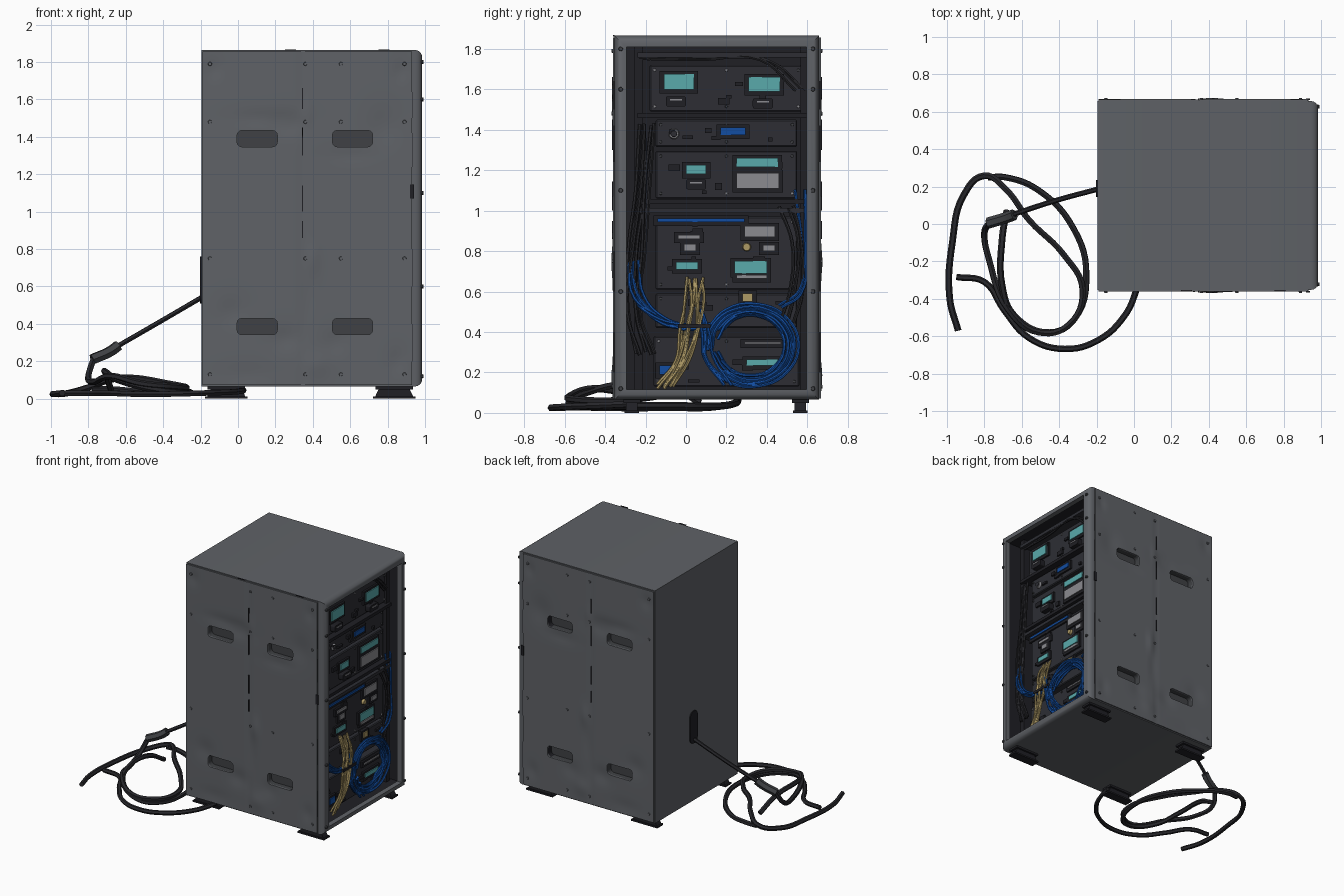
import bpy, bmesh, math, random
from mathutils import Vector
random.seed(4)
CY, HALF = 0.1525, 0.5175          # cabinet middle and half depth along y

def material(name, r, g, b):
    m = bpy.data.materials.new(name)
    m.diffuse_color = (r, g, b, 1)
    return m

BODY = material("cabinet grey", 0.115, 0.122, 0.135)
SLOT = material("slot dark grey", 0.05, 0.053, 0.058)
BLACK = material("interior black", 0.014, 0.014, 0.018)
PANEL = material("panel charcoal", 0.026, 0.027, 0.034)
CABLE = material("cable dark", 0.02, 0.02, 0.024)
TEAL = material("teal", 0.10, 0.40, 0.41)
BLUE = material("blue", 0.006, 0.075, 0.36)
TAN = material("tan", 0.42, 0.32, 0.13)
LIGHT = material("light grey", 0.26, 0.26, 0.28)

def finish(name, bm, *mats):
    bmesh.ops.recalc_face_normals(bm, faces=bm.faces)
    me = bpy.data.meshes.new(name)
    bm.to_mesh(me)
    bm.free()
    for m in mats:
        me.materials.append(m)
    ob = bpy.data.objects.new(name, me)
    bpy.context.collection.objects.link(ob)
    return ob

def box(name, x, y, z, mat, bevel=0, pick=None, seg=3):
    """Box from (min, max) pairs; pick chooses the edges to round."""
    bm = bmesh.new()
    bmesh.ops.create_cube(bm, size=1)
    for v in bm.verts:
        v.co = [r[0] + (c + 0.5) * (r[1] - r[0]) for c, r in zip(v.co, (x, y, z))]
    if bevel:
        edges = [e for e in bm.edges if pick is None or pick(*[v.co for v in e.verts])]
        bmesh.ops.bevel(bm, geom=edges, offset=bevel, segments=seg, affect='EDGES', profile=0.5)
    return finish(name, bm, mat)

def along(axis):
    return lambda a, b: abs(a[axis] - b[axis]) > 1e-4

def cut(ob, cutters):
    for c in cutters:
        m = ob.modifiers.new("cut", 'BOOLEAN')
        m.object, m.solver = c, 'EXACT'
    bake(ob)

def bake(ob):
    dg = bpy.context.evaluated_depsgraph_get()
    me = bpy.data.meshes.new_from_object(ob.evaluated_get(dg))
    ob.modifiers.clear()
    ob.data = me

def tube(name, pts, r, mat, res=6):
    cu = bpy.data.curves.new(name, 'CURVE')
    cu.dimensions, cu.bevel_depth, cu.bevel_resolution = '3D', r, 1
    cu.resolution_u, cu.use_fill_caps = res, True
    sp = cu.splines.new('BEZIER')
    sp.bezier_points.add(len(pts) - 1)
    for p, co in zip(sp.bezier_points, pts):
        p.co, p.handle_left_type, p.handle_right_type = co, 'AUTO', 'AUTO'
    cu.materials.append(mat)
    ob = bpy.data.objects.new(name, cu)
    bpy.context.collection.objects.link(ob)
    dg = bpy.context.evaluated_depsgraph_get()
    me = bpy.data.meshes.new_from_object(ob.evaluated_get(dg))
    mesh_ob = bpy.data.objects.new(name, me)
    bpy.data.objects.remove(ob)
    mesh_ob.name = name
    bpy.context.collection.objects.link(mesh_ob)

def disc(name, pos, r, depth, axis, mat, n=10):
    bm = bmesh.new()
    bmesh.ops.create_cone(bm, cap_ends=True, segments=n, radius1=r, radius2=r * 0.8, depth=depth)
    ob = finish(name, bm, mat)
    ob.rotation_euler = Vector(axis).to_track_quat('Z', 'Y').to_euler()
    ob.location = pos

# cutters: four grip slots on each long side, the front opening and the cavity
slots = {}
for s in (-1, 1):
    ys = sorted((CY + s * (HALF - 0.055), CY + s * 0.6))
    slots[s] = [box("slot_cutter", (x, x + 0.215), ys, (z, z + 0.087), SLOT, 0.025, along(1))
                for x in (-0.005, 0.505) for z in (0.342, 1.347)]
opening = box("opening_cutter", (0.9, 1.1), (-0.295, 0.595), (0.115, 1.81), BLACK)
cavity = box("cavity_cutter", (0.79, 0.945), (-0.335, 0.635), (0.095, 1.835), BLACK)
cutters = slots[-1] + slots[1] + [opening, cavity]

# cabinet shell, rounded round the open end
shell = box("cabinet_shell", (-0.195, 0.985), (CY - 0.505, CY + 0.505), (0.065, 1.865), BODY,
            0.04, lambda a, b: a.x > 0.9 and b.x > 0.9, 4)
cut(shell, cutters)
shell.data.materials.clear()
for m in (BODY, SLOT, BLACK):
    shell.data.materials.append(m)
for p in shell.data.polygons:
    c = p.center
    inside = abs(c.y - CY) < 0.5 and 0.075 < c.z < 1.85
    p.material_index = 0
    if inside and 0.7 < c.x < 0.946:
        p.material_index = 2
    elif inside and c.x < 0.73 and abs(c.y - CY) > 0.4 and c.x > -0.1:
        p.material_index = 1

# dented side panels: (x, z, depth, x radius, z radius), negative depth bulges
DENTS = [(0.26, 1.47, 0.009, 0.10, 0.06), (0.78, 1.45, 0.008, 0.08, 0.10), (0.36, 1.5, -0.007, 0.02, 0.07),
         (-0.03, 0.46, 0.007, 0.07, 0.07), (0.25, 0.32, 0.008, 0.07, 0.06), (0.40, 0.74, -0.009, 0.025, 0.08),
         (0.38, 0.55, 0.005, 0.02, 0.15), (0.42, 0.18, -0.007, 0.06, 0.06), (0.52, 0.3, 0.006, 0.06, 0.06),
         (-0.13, 1.76, 0.006, 0.04, 0.05), (0.87, 1.75, 0.006, 0.03, 0.05), (0.85, 0.2, 0.006, 0.04, 0.06),
         (0.05, 0.13, 0.004, 0.12, 0.05), (0.1, 1.5, 0.005, 0.12, 0.04), (0.6, 1.3, 0.004, 0.12, 0.04)]
for s, name in ((-1, "front_panel"), (1, "back_panel")):
    bm = bmesh.new()
    bmesh.ops.create_grid(bm, x_segments=50, y_segments=76, size=0.5)
    for v in bm.verts:
        x, z = -0.19 + (v.co.x + 0.5) * 1.12, 0.072 + (v.co.y + 0.5) * 1.785
        d = 0.003 + 0.003 * math.exp(-((x - 0.345) / 0.012) ** 2)
        d += sum(a * math.exp(-((x - p) / rx) ** 2 - ((z - q) / rz) ** 2) for p, q, a, rx, rz in DENTS)
        v.co = (x, CY + s * (HALF - min(d, 0.011)), z)
    ext = bmesh.ops.extrude_face_region(bm, geom=bm.faces[:])
    for v in ext["geom"]:
        if isinstance(v, bmesh.types.BMVert):
            v.co.y = CY + s * 0.5
    panel = finish(name, bm, BODY)
    cut(panel, slots[s])
    y = CY + s * (HALF - 0.002)
    yr = (y - 0.004, y + 0.004)
    for z0, z1 in ((1.55, 1.66), (1.3, 1.45), (1.0, 1.14), (0.86, 0.95)):
        box("panel_seam", (0.343, 0.348), yr, (z0, z1), BLACK)
    for z0, z1 in ((1.5, 1.64), (1.24, 1.42), (0.6, 0.8), (0.2, 0.4)):
        box("corner_seam", (0.928, 0.933), (yr[0] - s * 0.008, yr[1] - s * 0.008), (z0, z1), BLACK)
    box("side_latch", (0.92, 0.942), yr, (1.07, 1.145), BLACK)
    for x in (-0.15, 0.36, 0.55, 0.89):
        for z in (0.13, 0.75, 1.48, 1.79):
            disc("panel_rivet", (x, y, z), 0.011, 0.012, (0, s, 0), BODY)
    for z in (0.12, 0.6, 1.1, 1.6, 1.8):
        disc("frame_bolt", (0.985, CY + s * 0.475, z), 0.012, 0.014, (1, 0, 0), SLOT)
for c in cutters:
    bpy.data.objects.remove(c)
for x0 in (0.25, 0.75):
    box("top_seam", (x0, x0 + 0.06), (-0.362, -0.354), (1.862, 1.868), BLACK)

# feet: trapezoid blocks with wider sole plates
for x in (-0.0625, 0.835):
    for y in (-0.268, 0.565):
        bm = bmesh.new()
        bmesh.ops.create_cube(bm, size=1)
        for v in bm.verts:
            w = 0.075 if v.co.z > 0 else 0.105
            v.co = (x + math.copysign(w, v.co.x), y + v.co.y * 0.055, 0.005 + (v.co.z + 0.5) * 0.062)
        finish("foot", bm, BLACK)
        box("foot_sole", (x - 0.113, x + 0.113), (y - 0.036, y + 0.036), (0, 0.012), BLACK)
        box("foot_flange", (x - 0.1, x + 0.1), (y - 0.042, y + 0.042), (0.05, 0.066), BLACK)

# equipment panels inside the opening
UNITS = [(-0.18, 0.58, 1.49, 1.72), (-0.15, 0.55, 1.315, 1.45), (-0.15, 0.55, 1.06, 1.295),
         (-0.15, 0.55, 0.61, 0.97), (-0.15, 0.55, 0.42, 0.59), (-0.16, 0.56, 0.13, 0.38)]
for a, b, z0, z1 in UNITS:
    box("equipment_panel", (0.78, 0.86), (a, b), (z0, z1), PANEL, 0.006, None, 1)
    for y in (a + 0.025, (a + b) / 2, b - 0.025):
        for z in (z0 + 0.025, z1 - 0.025):
            disc("panel_screw", (0.862, y, z), 0.008, 0.01, (1, 0, 0), LIGHT if random.random() < 0.3 else SLOT, 8)
    for i in range(7):
        y, z = random.uniform(a + 0.04, b - 0.09), random.uniform(z0 + 0.02, z1 - 0.05)
        box("connector_block", (0.85, 0.875), (y, y + random.uniform(0.02, 0.06)),
            (z, z + random.uniform(0.015, 0.035)), BLACK)
for z, m in ((1.77, PANEL), (1.47, BLACK), (1.045, BLACK), (1.0, PANEL)):
    box("cross_bar", (0.78, 0.895), (-0.24, 0.6), (z - 0.012, z + 0.012), m)
for y in (-0.235, 0.585):
    box("mounting_rail", (0.78, 0.875), (y - 0.02, y + 0.02), (0.1, 1.83), BLACK)

# ports and labels: y range, z range, colour; dark surround behind each
PARTS = [(-0.11, 0.04, 1.60, 1.675, TEAL), (0.31, 0.465, 1.59, 1.66, TEAL),
         (0.0, 0.10, 1.18, 1.225, TEAL), (0.25, 0.455, 1.215, 1.26, TEAL), (0.25, 0.46, 1.11, 1.185, LIGHT),
         (0.29, 0.44, 0.87, 0.925, LIGHT), (-0.05, 0.06, 0.71, 0.745, TEAL), (0.24, 0.40, 0.69, 0.75, TEAL),
         (0.25, 0.40, 0.665, 0.683, LIGHT), (0.30, 0.46, 0.235, 0.265, TEAL), (0.29, 0.47, 0.34, 0.35, LIGHT),
         (-0.04, 0.07, 0.86, 0.88, LIGHT), (-0.01, 0.05, 0.80, 0.835, LIGHT), (0.38, 0.44, 0.80, 0.83, LIGHT),
         (-0.13, -0.07, 0.19, 0.235, BLUE), (0.17, 0.295, 1.375, 1.41, BLUE), (-0.14, 0.29, 0.945, 0.962, BLUE),
         (0.28, 0.33, 0.55, 0.59, TAN)]
for a, b, z0, z1, m in PARTS:
    box("port_surround", (0.85, 0.874), (a - 0.02, b + 0.02), (z0 - 0.02, z1 + 0.015), BLACK)
    box("port_face", (0.86, 0.882), (a, b), (z0, z1), m)
for y, z in ((-0.05, 1.54), (0.38, 1.53), (0.05, 1.13)):
    box("socket", (0.85, 0.90), (y - 0.05, y + 0.05), (z - 0.025, z + 0.025), BLACK, 0.01, along(0))
    box("socket_trim", (0.86, 0.905), (y - 0.03, y + 0.03), (z + 0.005, z + 0.012), LIGHT)
disc("round_vent", (0.865, -0.06, 1.38), 0.028, 0.02, (1, 0, 0), LIGHT, 16)
disc("round_vent_hub", (0.874, -0.06, 1.38), 0.018, 0.012, (1, 0, 0), PANEL, 16)
disc("gauge", (0.868, 0.30, 0.82), 0.022, 0.02, (1, 0, 0), TAN, 16)

# cable bundles behind the opening
def bundle(name, n, pts, r, mat, spread=0.025):
    for i in range(n):
        oy = spread * (2 * i / max(n - 1, 1) - 1)
        tube(name, [(x + random.uniform(-0.01, 0.012), y + oy + random.uniform(-0.015, 0.015),
                     z + random.uniform(-0.015, 0.015)) for x, y, z in pts], r, mat, 5)

bundle("tan_cable", 8, [(0.87, 0.04, 0.66), (0.91, 0.04, 0.55), (0.91, 0.02, 0.42), (0.91, -0.02, 0.27),
                        (0.9, -0.10, 0.13)], 0.008, TAN, 0.045)
bundle("blue_left_cable", 6, [(0.88, -0.27, 0.75), (0.89, -0.24, 0.58), (0.9, -0.14, 0.47),
                              (0.9, 0.0, 0.42), (0.89, 0.12, 0.43)], 0.008, BLUE, 0.02)
bundle("blue_right_cable", 2, [(0.88, 0.565, 1.1), (0.89, 0.575, 0.8), (0.89, 0.56, 0.6), (0.89, 0.46, 0.52)],
       0.008, BLUE, 0.012)
for i in range(8):
    ry, rz = 0.235 - 0.011 * i + random.uniform(-0.01, 0.01), 0.205 - 0.008 * i
    t0 = random.uniform(2.6, 3.4)
    tube("blue_loop_cable", [(0.89 + random.uniform(-0.012, 0.03), 0.32 + ry * math.cos(t0 + k * 0.7),
                              0.335 + rz * math.sin(t0 + k * 0.7)) for k in range(-8, 1)], 0.0085, BLUE, 5)
bundle("blue_tail_cable", 4, [(0.9, 0.06, 0.52), (0.91, 0.1, 0.4), (0.91, 0.1, 0.27), (0.91, 0.2, 0.15)], 0.008, BLUE)
bundle("black_left_cable", 5, [(0.88, -0.2, 1.43), (0.89, -0.21, 1.1), (0.89, -0.25, 0.8), (0.88, -0.26, 0.5),
                               (0.88, -0.2, 0.3)], 0.009, CABLE, 0.035)
bundle("black_right_cable", 3, [(0.88, 0.5, 1.02), (0.89, 0.54, 0.85), (0.89, 0.55, 0.6), (0.88, 0.5, 0.45)],
       0.009, CABLE)
bundle("black_top_cable", 3, [(0.87, -0.2, 1.75), (0.88, 0.1, 1.76), (0.88, 0.4, 1.74), (0.87, 0.57, 1.6)], 0.009, CABLE)
box("cable_tie", (0.885, 0.93), (-0.04, 0.12), (0.42, 0.44), BLACK)

# cable outlet, inline connector and the coil on the floor
box("cable_outlet", (-0.203, -0.19), (0.145, 0.235), (0.51, 0.76), BLACK, 0.04, along(0), 4)
tube("cable_sleeve", [(-0.18, 0.19, 0.55), (-0.42, 0.125, 0.41), (-0.68, 0.04, 0.26)], 0.014, CABLE)
tube("inline_connector", [(-0.64, 0.05, 0.285), (-0.68, 0.035, 0.255), (-0.78, 0.005, 0.21)], 0.03, SLOT)
tube("coil_upper_cable", [(-0.77, 0.01, 0.22), (-0.80, -0.05, 0.12), (-0.775, -0.19, 0.09), (-0.67, -0.46, 0.12),
     (-0.51, -0.58, 0.08), (-0.35, -0.54, 0.065), (-0.275, -0.35, 0.06), (-0.375, -0.165, 0.08),
     (-0.56, 0.02, 0.11), (-0.69, 0.19, 0.10), (-0.80, 0.258, 0.06), (-0.91, 0.155, 0.03),
     (-0.97, -0.09, 0.025), (-0.985, -0.4, 0.025), (-0.94, -0.57, 0.03)], 0.018, CABLE)
tube("coil_inner_cable", [(-0.68, 0.07, 0.05), (-0.705, -0.08, 0.13), (-0.705, -0.33, 0.14), (-0.64, -0.49, 0.1),
     (-0.45, -0.58, 0.05), (-0.32, -0.51, 0.035), (-0.255, -0.27, 0.035), (-0.32, -0.03, 0.035),
     (-0.51, 0.18, 0.035), (-0.69, 0.25, 0.05), (-0.78, 0.25, 0.05)], 0.018, CABLE)
tube("floor_cable", [(-0.95, -0.283, 0.03), (-0.80, -0.31, 0.03), (-0.695, -0.46, 0.03), (-0.56, -0.61, 0.025),
     (-0.37, -0.668, 0.025), (-0.19, -0.62, 0.03), (-0.05, -0.49, 0.035), (0.01, -0.36, 0.04), (0.03, -0.26, 0.045)],
     0.017, CABLE)

bpy.ops.object.select_all(action='SELECT')
bpy.context.view_layer.objects.active = shell
bpy.ops.object.shade_smooth_by_angle(angle=math.radians(35))
